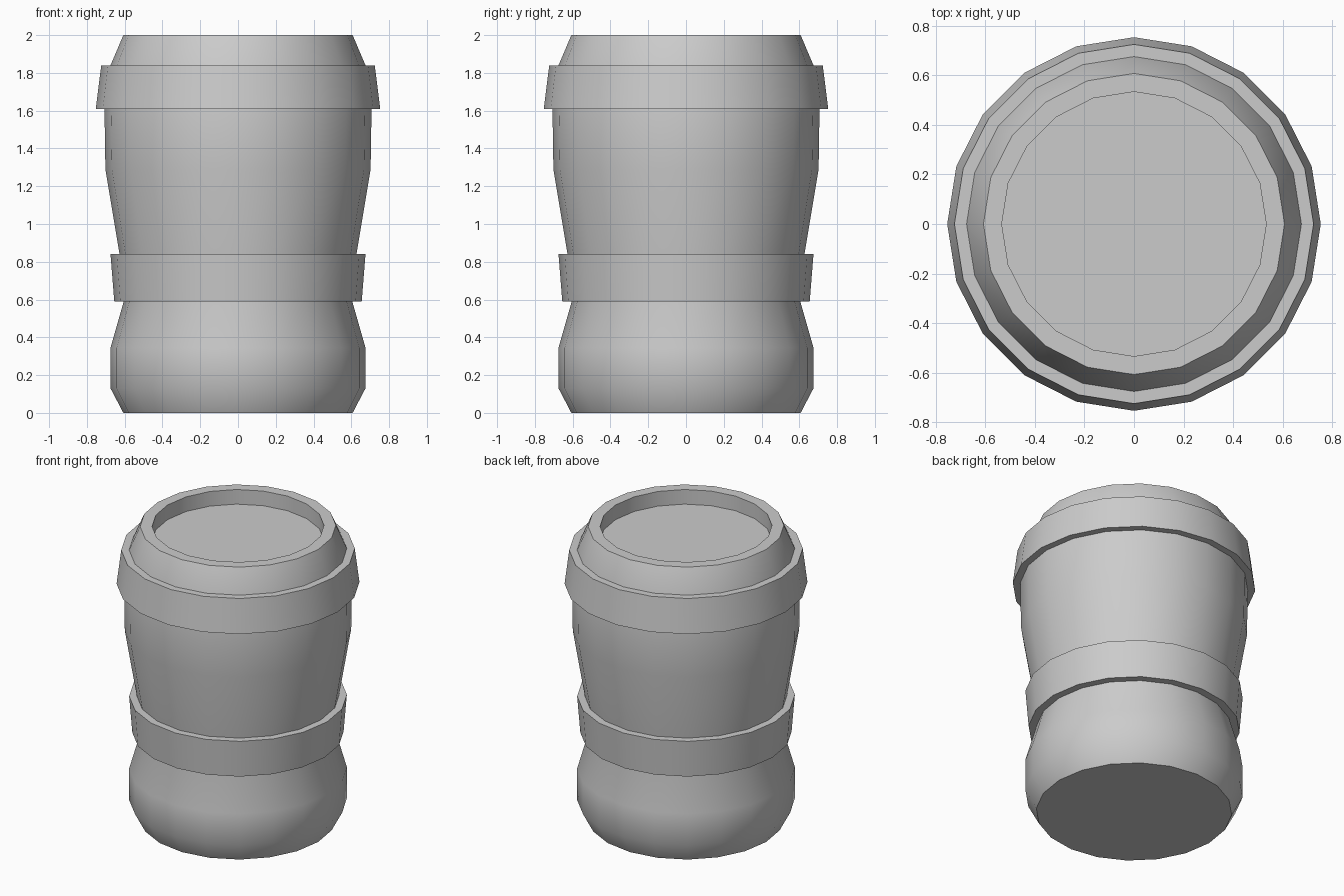
import bpy, bmesh
from math import cos, sin, tau, radians

if "Cube" in bpy.data.objects:
    bpy.data.objects.remove(bpy.data.objects["Cube"])

SIDES = 20


def lathe(name, profile, cap_start=False, cap_end=False):
    """Revolve (radius, z) points around the z axis."""
    bm = bmesh.new()
    rings = [[bm.verts.new((r * cos(tau * i / SIDES), r * sin(tau * i / SIDES), z))
              for i in range(SIDES)] for r, z in profile]
    for a, b in zip(rings, rings[1:]):
        for i in range(SIDES):
            j = (i + 1) % SIDES
            bm.faces.new((a[i], a[j], b[j], b[i]))
    if cap_start:
        bm.faces.new(rings[0][::-1])
    if cap_end:
        bm.faces.new(rings[-1])
    mesh = bpy.data.meshes.new(name)
    bm.to_mesh(mesh)
    bm.free()
    obj = bpy.data.objects.new(name, mesh)
    bpy.context.collection.objects.link(obj)
    bpy.ops.object.select_all(action='DESELECT')
    obj.select_set(True)
    bpy.context.view_layer.objects.active = obj
    bpy.ops.object.shade_smooth_by_angle(angle=radians(32))
    return obj


# Rounded foot, tapered barrel, sloped shoulder and recessed top
lathe("barrel_body", [
    (0.607, 0.0), (0.675, 0.13), (0.675, 0.345), (0.605, 0.59),
    (0.627, 0.84), (0.702, 1.29), (0.707, 1.61), (0.675, 1.84),
    (0.607, 2.0), (0.533, 2.0), (0.533, 1.90)], True, True)

# Raised hoops, open on the inside where they meet the barrel
lathe("lower_band", [(0.605, 0.59), (0.655, 0.59), (0.675, 0.84), (0.627, 0.84)])
lathe("upper_band", [(0.707, 1.61), (0.753, 1.61), (0.724, 1.84), (0.675, 1.84)])
